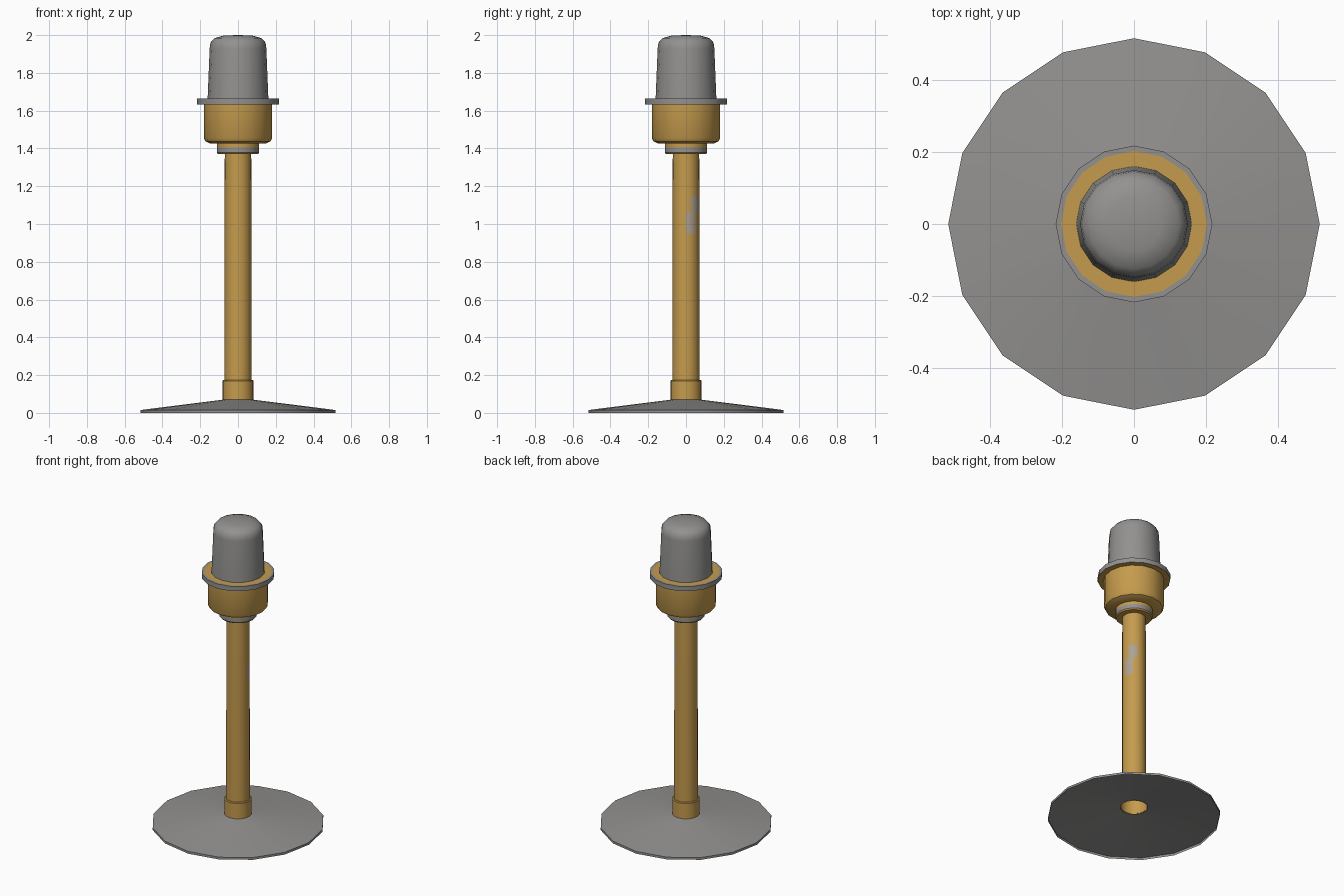
import bpy, bmesh, math

if "Cube" in bpy.data.objects:
    bpy.data.objects.remove(bpy.data.objects["Cube"])

SIDES = 16


def material(name, rgb):
    m = bpy.data.materials.new(name)
    m.diffuse_color = (*rgb, 1)
    m.use_nodes = True
    m.node_tree.nodes["Principled BSDF"].inputs["Base Color"].default_value = m.diffuse_color
    return m


GOLD = material("warm gold", (0.56, 0.33, 0.075))
GREY = material("warm grey", (0.29, 0.285, 0.28))
WORN = material("worn patch", (0.42, 0.36, 0.28))


def lathe(name, profile, mats, rule=None, smooth=35):
    """Spin (radius, height) points round z; rule(i, k) picks the material of band i, side k."""
    bm = bmesh.new()
    rings = []
    for r, z in profile:
        if r == 0:
            rings.append([bm.verts.new((0, 0, z))] * SIDES)
        else:
            rings.append([bm.verts.new((r * math.cos(2 * math.pi * k / SIDES),
                                        r * math.sin(2 * math.pi * k / SIDES), z))
                          for k in range(SIDES)])
    for i, (lo, hi) in enumerate(zip(rings, rings[1:])):
        for k in range(SIDES):
            n = (k + 1) % SIDES
            corners = list(dict.fromkeys((lo[k], lo[n], hi[n], hi[k])))
            f = bm.faces.new(corners)
            f.material_index = rule(i, k) if rule else 0
    me = bpy.data.meshes.new(name)
    bm.to_mesh(me)
    bm.free()
    for m in mats:
        me.materials.append(m)
    ob = bpy.data.objects.new(name, me)
    bpy.context.collection.objects.link(ob)
    bpy.ops.object.select_all(action='DESELECT')
    ob.select_set(True)
    bpy.context.view_layer.objects.active = ob
    bpy.ops.object.shade_smooth_by_angle(angle=math.radians(smooth))
    return ob


# Wide shallow foot, an open shell underneath
lathe("base_disc", [(0.517, 0), (0.517, 0.015), (0.08, 0.07)], [GREY])

# Short sleeve at the foot of the stem
lathe("stem_sleeve", [(0.082, 0.065), (0.082, 0.17), (0.078, 0.175), (0.07, 0.175)], [GOLD])

# Stem with a small worn patch on the right side
PATCH = {(1, 0), (1, 1), (2, 1), (2, 2)}
lathe("stem", [(0.072, 0.17), (0.071, 0.95), (0.071, 1.06), (0.071, 1.15), (0.07, 1.38)],
      [GOLD, WORN], lambda i, k: int((i, k) in PATCH))

# Collar under the cup, with a grey band
lathe("collar", [(0.07, 1.37), (0.106, 1.37), (0.112, 1.378), (0.112, 1.405), (0.112, 1.425), (0.07, 1.43)],
      [GOLD, GREY], lambda i, k: int(i == 2))

# Cup with rounded lower edge
lathe("cup", [(0.07, 1.425), (0.145, 1.425), (0.172, 1.438), (0.181, 1.455), (0.181, 1.64)], [GOLD])

# Flange: grey edge, gold faces
lathe("flange", [(0.17, 1.633), (0.218, 1.633), (0.218, 1.664), (0.203, 1.664), (0.15, 1.664)],
      [GOLD, GREY], lambda i, k: int(i in (1, 2)))

# Tapered domed cap
lathe("domed_cap", [(0.161, 1.66), (0.15, 1.93), (0.146, 1.96), (0.125, 1.984),
                    (0.075, 1.998), (0, 2.0)], [GREY], smooth=50)
